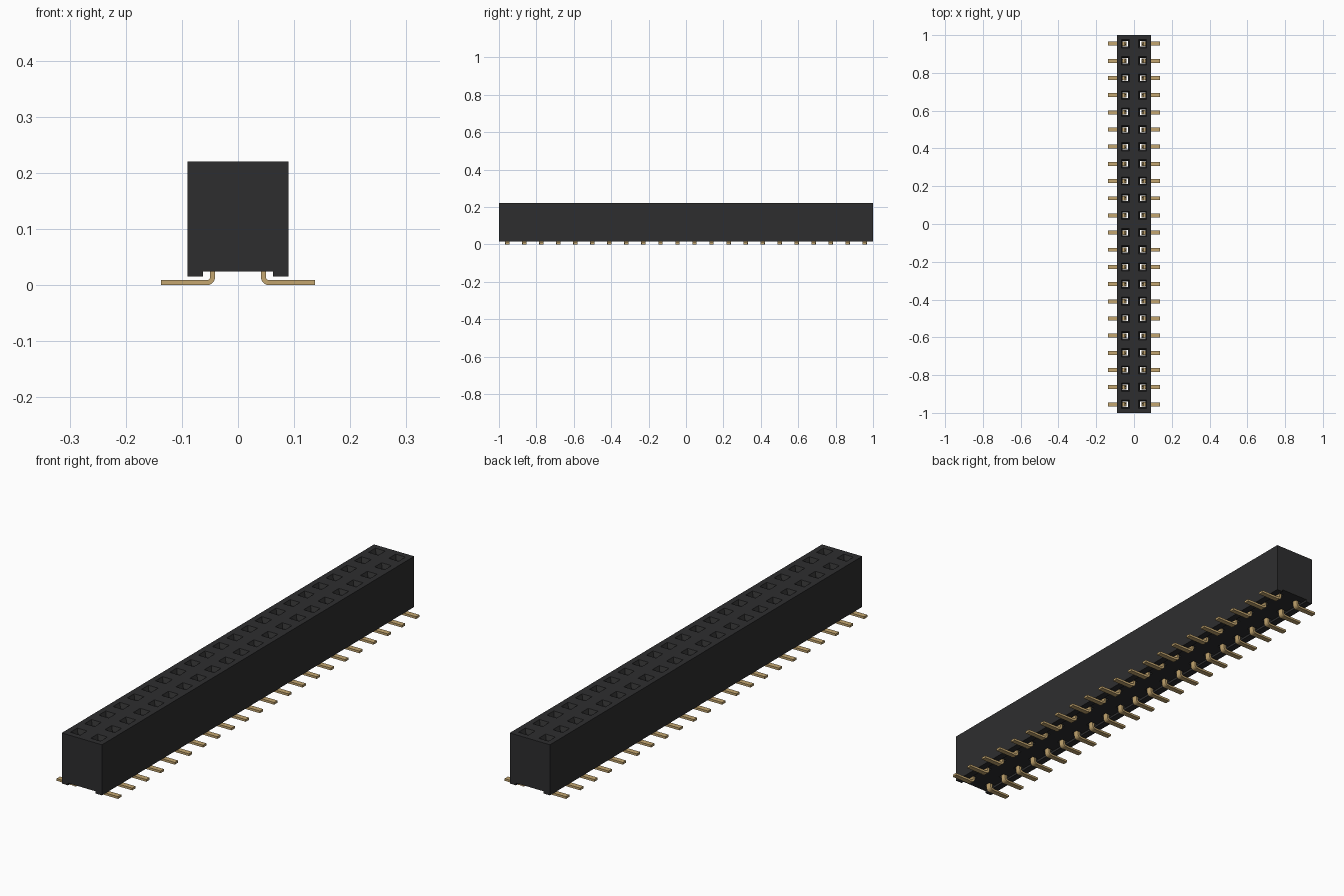
import bpy, bmesh, math
from mathutils import Vector

if "Cube" in bpy.data.objects:
    bpy.data.objects.remove(bpy.data.objects["Cube"], do_unlink=True)

ROWS = 22
PITCH = 2 / ROWS
COL_X = 0.0455
ROW_Y = [-1 + PITCH * (i + 0.5) for i in range(ROWS)]


def material(name, rgb, rough, metal=0.0):
    m = bpy.data.materials.new(name)
    m.use_nodes = True
    m.diffuse_color = (*rgb, 1)
    b = next(n for n in m.node_tree.nodes if n.type == "BSDF_PRINCIPLED")
    b.inputs["Base Color"].default_value = (*rgb, 1)
    b.inputs["Roughness"].default_value = rough
    b.inputs["Metallic"].default_value = metal
    return m


black = material("black plastic", (0.027, 0.027, 0.028), 0.6)
gold = material("gold metal", (0.55, 0.38, 0.16), 0.4)


def loft(bm, rings):
    """Skin closed rings of equal size and cap both ends."""
    loops = [[bm.verts.new(p) for p in r] for r in rings]
    n = len(loops[0])
    for a, b in zip(loops, loops[1:]):
        for i in range(n):
            j = (i + 1) % n
            bm.faces.new((a[i], a[j], b[j], b[i]))
    bm.faces.new(loops[0][::-1])
    bm.faces.new(loops[-1])


def square(x, y, z, hx, hy):
    return [(x - hx, y - hy, z), (x + hx, y - hy, z), (x + hx, y + hy, z), (x - hx, y + hy, z)]


def finish(bm, name, mat):
    bmesh.ops.recalc_face_normals(bm, faces=bm.faces)
    me = bpy.data.meshes.new(name)
    bm.to_mesh(me)
    bm.free()
    ob = bpy.data.objects.new(name, me)
    bpy.context.collection.objects.link(ob)
    me.materials.append(mat)
    return ob


# Housing: block with a shallow channel along the underside
bm = bmesh.new()
outline = [(-0.09, 0.015), (-0.062, 0.015), (-0.062, 0.024), (0.062, 0.024),
           (0.062, 0.015), (0.09, 0.015), (0.09, 0.22), (-0.09, 0.22)]
loft(bm, [[(x, y, z) for x, z in outline] for y in (-1, 1)])
housing = finish(bm, "housing", black)

# Socket cutters: funnel mouth running into a straight square hole
bm = bmesh.new()
for y in ROW_Y:
    for x in (-COL_X, COL_X):
        loft(bm, [square(x, y, z, h, h) for z, h in
                  ((0.0, 0.0145), (0.203, 0.0145), (0.22, 0.022), (0.23, 0.022))])
cutter = finish(bm, "socket_cutter", black)
cutter.hide_render = True

mod = housing.modifiers.new("sockets", "BOOLEAN")
mod.operation = "DIFFERENCE"
mod.solver = "EXACT"
mod.object = cutter
bpy.context.view_layer.objects.active = housing
housing.select_set(True)
bpy.ops.object.modifier_apply(modifier=mod.name)
bpy.data.objects.remove(cutter, do_unlink=True)


# Pins: bent strip from the socket down, around the bend and outwards
T = 0.0045                      # half thickness
BEND = 0.0095                   # centre-line bend radius
stations = [(COL_X, 0.10, 0, 0.012), (COL_X, 0.03, 0, 0.012)]
for k in range(6):
    a = math.radians(18 * k)
    stations.append((COL_X + BEND * (1 - math.cos(a)),
                     T + BEND * (1 - math.sin(a)), a, 0.012))
stations += [(0.062, T, math.pi / 2, 0.0105), (0.1375, T, math.pi / 2, 0.0105)]


def pin(bm, side, y):
    rings = []
    for x, z, a, w in stations:
        n = Vector((math.cos(a), 0, math.sin(a))) * T
        c = Vector((x, 0, z))
        ring = [c + n, c + n, c - n, c - n]
        rings.append([(side * p.x, y + s * w, p.z) for p, s in zip(ring, (-1, 1, 1, -1))])
    loft(bm, rings)
    # spring tines closing towards each other inside the socket
    for s in (-1, 1):
        loft(bm, [square(side * COL_X, y + s * d, z, T, 0.003)
                  for z, d in ((0.09, 0.009), (0.165, 0.004), (0.185, 0.008))])


for side, label in ((1, "left"), (-1, "right")):
    bm = bmesh.new()
    for y in ROW_Y:
        pin(bm, side, y)
    ob = finish(bm, label + "_pins", gold)
    bpy.ops.object.select_all(action="DESELECT")
    ob.select_set(True)
    bpy.context.view_layer.objects.active = ob
    bpy.ops.object.shade_smooth_by_angle(angle=math.radians(30))
